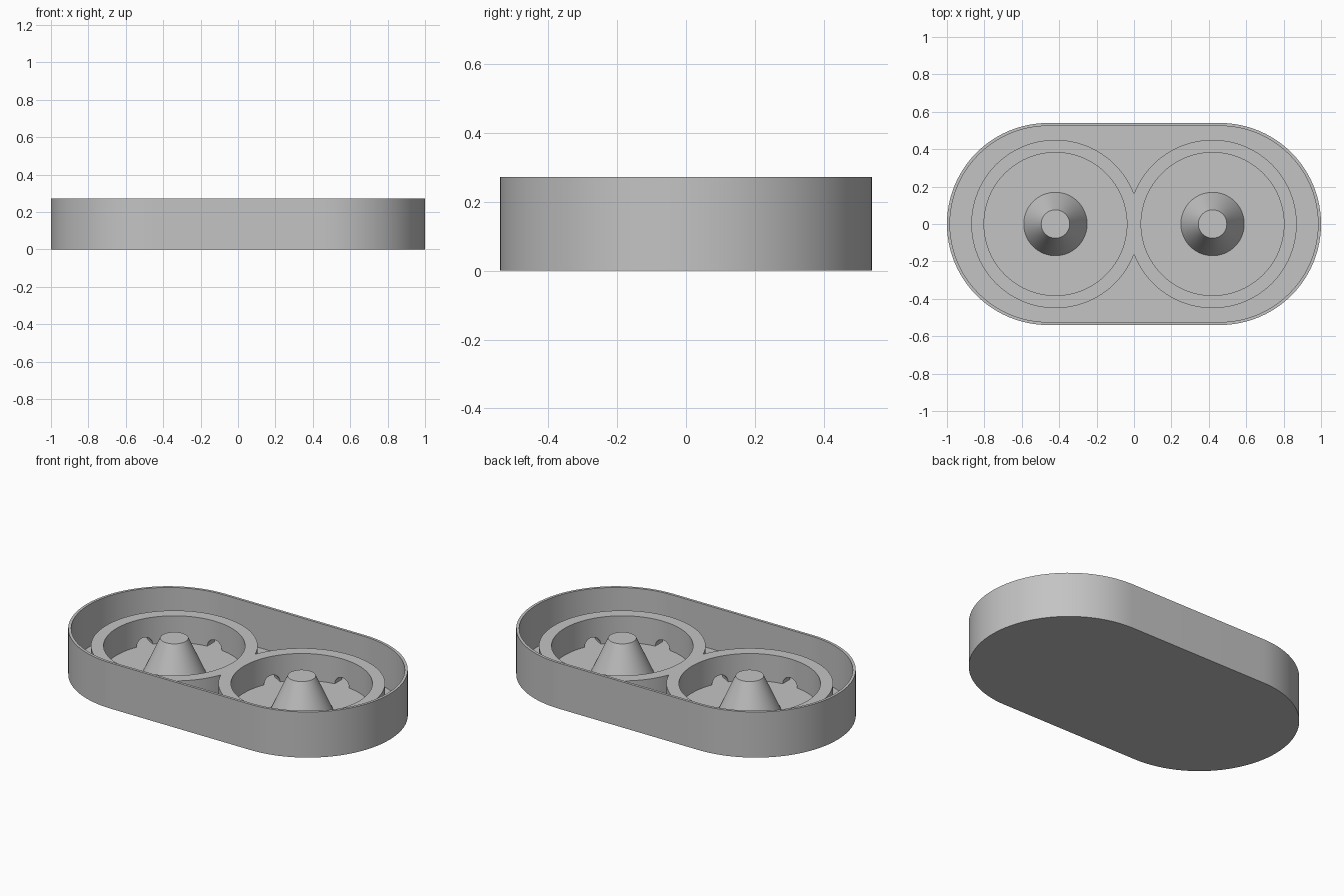
import bpy
import bmesh
from math import cos, sin, pi, radians
from mathutils import Matrix

old = bpy.data.objects.get("Cube")
if old:
    bpy.data.objects.remove(old, do_unlink=True)

END_X, END_R, WALL = 0.46, 0.54, 0.016    # rounded ends of the tray
HEIGHT, FLOOR = 0.272, 0.02
CUP_X, CUP_OUT, CUP_IN, CUP_TOP = 0.42, 0.45, 0.382, 0.18
SEG = 96

grey = bpy.data.materials.new("light_grey")
grey.use_nodes = True
grey.diffuse_color = (0.55, 0.55, 0.55, 1)
grey.node_tree.nodes["Principled BSDF"].inputs["Base Color"].default_value = (0.55, 0.55, 0.55, 1)


def make_object(name, bm):
    bmesh.ops.recalc_face_normals(bm, faces=bm.faces)
    mesh = bpy.data.meshes.new(name)
    bm.to_mesh(mesh)
    bm.free()
    mesh.materials.append(grey)
    obj = bpy.data.objects.new(name, mesh)
    bpy.context.collection.objects.link(obj)
    return obj


def cone(name, x, z0, z1, r0, r1):
    bm = bmesh.new()
    bmesh.ops.create_cone(bm, cap_ends=True, segments=SEG, radius1=r0, radius2=r1,
                          depth=z1 - z0, matrix=Matrix.Translation((x, 0, (z0 + z1) / 2)))
    return make_object(name, bm)


def boolean(target, tool, operation):
    mod = target.modifiers.new("boolean", 'BOOLEAN')
    mod.operation, mod.solver, mod.object = operation, 'EXACT', tool
    bpy.context.view_layer.objects.active = target
    bpy.ops.object.modifier_apply(modifier=mod.name)
    bpy.data.objects.remove(tool, do_unlink=True)


def shade(obj):
    bpy.ops.object.select_all(action='DESELECT')
    obj.select_set(True)
    bpy.context.view_layer.objects.active = obj
    bpy.ops.object.shade_smooth_by_angle(angle=radians(30))


def stadium(bm, radius, z):
    """Ring of vertices around an outline with two half-round ends."""
    verts = []
    for side, start in ((1, -pi / 2), (-1, pi / 2)):
        for i in range(SEG // 2 + 1):
            a = start + 2 * pi * i / SEG
            verts.append(bm.verts.new((side * END_X + radius * cos(a), radius * sin(a), z)))
    return verts


# Tray: outer wall, rim, inner wall and floor
bm = bmesh.new()
loops = [stadium(bm, r, z) for r, z in
         ((END_R, 0), (END_R, HEIGHT), (END_R - WALL, HEIGHT), (END_R - WALL, FLOOR))]
for lower, upper in zip(loops, loops[1:]):
    for i in range(len(lower)):
        j = (i + 1) % len(lower)
        bm.faces.new((lower[i], lower[j], upper[j], upper[i]))
bm.faces.new(loops[0])
bm.faces.new(loops[-1])
shade(make_object("tray", bm))

# Pair of joined round cup walls
cups = cone("cup_walls", -CUP_X, FLOOR / 2, CUP_TOP, CUP_OUT, CUP_OUT)
boolean(cups, cone("cup_body", CUP_X, FLOOR / 2, CUP_TOP, CUP_OUT, CUP_OUT), 'UNION')
for side in (-1, 1):
    boolean(cups, cone("cup_hollow", side * CUP_X, -0.1, 0.4, CUP_IN, CUP_IN), 'DIFFERENCE')

# Six arched drain openings through each cup wall
for side in (-1, 1):
    for k in range(6):
        a = radians(30 + 60 * k)
        mid = (CUP_IN + CUP_OUT) / 2
        place = (Matrix.Translation((side * CUP_X + mid * cos(a), mid * sin(a), FLOOR))
                 @ Matrix.Rotation(a, 4, 'Z') @ Matrix.Rotation(pi / 2, 4, 'Y'))
        bm = bmesh.new()
        bmesh.ops.create_cone(bm, cap_ends=True, segments=32, radius1=0.048, radius2=0.048,
                              depth=0.14, matrix=place)
        boolean(cups, make_object("drain_cutter", bm), 'DIFFERENCE')
shade(cups)

# Tapered post in the middle of each cup
for side, label in ((-1, "right"), (1, "left")):
    shade(cone(label + "_post", side * CUP_X, FLOOR / 2, 0.226, 0.174, 0.076))
